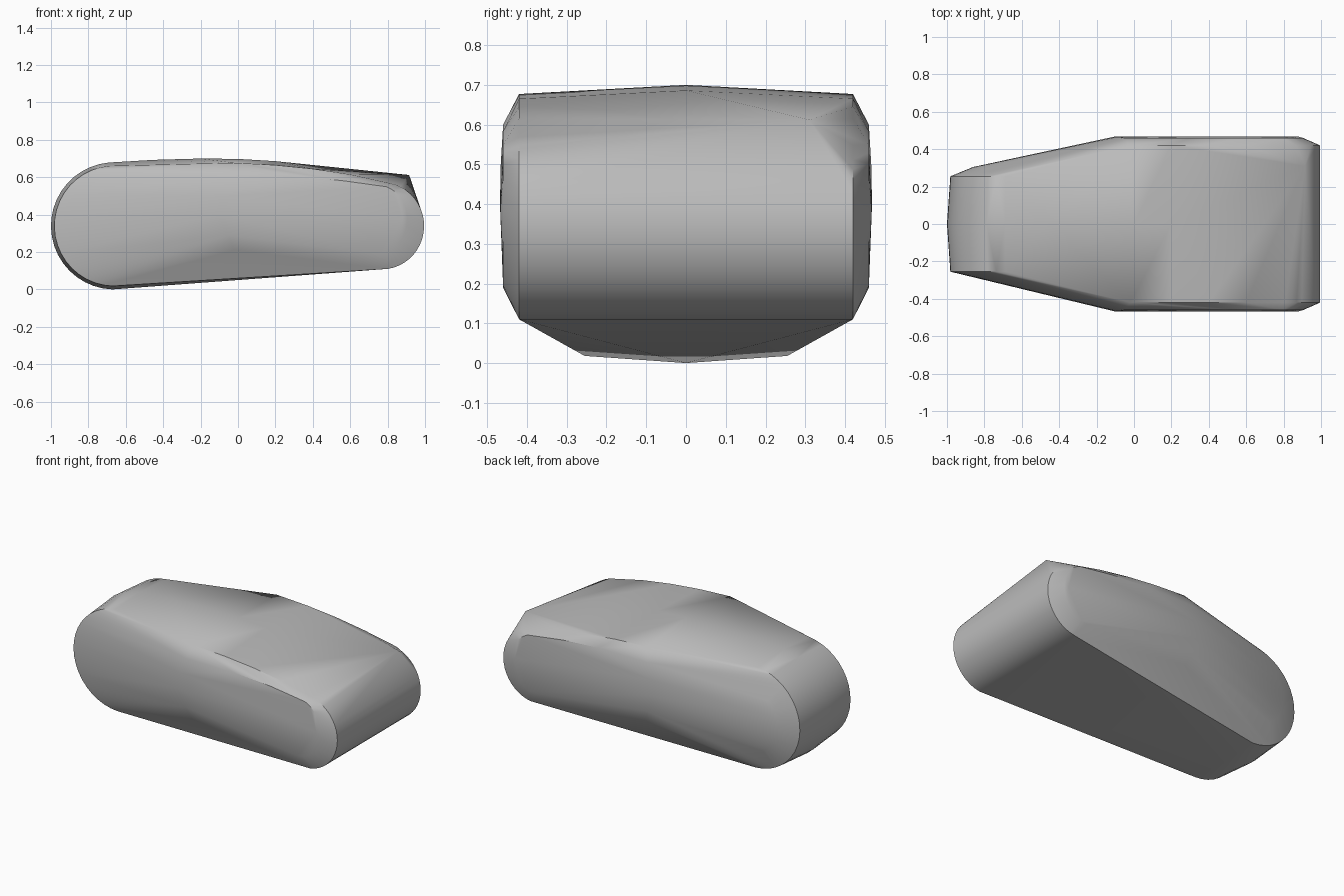
import bpy, bmesh
from math import cos, sin, radians

cube = bpy.data.objects.get("Cube")
if cube:
    bpy.data.objects.remove(cube, do_unlink=True)


def arc(cx, cz, r, start, end, y, steps=20, rx=None):
    """Points along an arc in a plane of constant y."""
    angles = [radians(start + (end - start) * i / steps) for i in range(steps + 1)]
    return [(cx + (rx or r) * cos(a), y, cz + r * sin(a)) for a in angles]


points = []

# Rounded tail: slightly crowned across its width
points += arc(-0.66, 0.34, 0.34, 95, 268, 0)
for side in (-1, 1):
    points += arc(-0.66, 0.34, 0.322, 95, 268, side * 0.255)
points += arc(-0.66, 0.34, 0.2, 95, 268, 0.305)

# Crown line along the middle of the roof
points += [(-0.45, 0, 0.693), (-0.2, 0, 0.70), (0, 0, 0.698), (0.2, 0, 0.686)]

for side in (-1, 1):
    edge = side * 0.42
    # Roof edge, then the rounded nose
    points += [(x, edge, z) for x, z in
               ((-0.02, 0.677), (0.2, 0.665), (0.4, 0.645), (0.6, 0.615))]
    points += arc(0.77, 0.34, 0.232, 80, -82, edge, rx=0.225)
    # Raised flank with rounded nose end
    points += arc(0.74, 0.375, 0.185, 70, -90, side * 0.46, 12, rx=0.165)
    points += [(x, side * y, z) for x, y, z in
               ((-0.05, 0.46, 0.60), (0.3, 0.46, 0.60), (0.55, 0.46, 0.583),
                (-0.09, 0.466, 0.50), (-0.1, 0.468, 0.40), (-0.05, 0.462, 0.29),
                (0.88, 0.467, 0.38), (-0.02, 0.432, 0.21))]

# Single sharp corner on the roof near the nose
points.append((0.915, 0.31, 0.612))

# Wrap the section lines in one convex shell
bm = bmesh.new()
for p in points:
    bm.verts.new(p)
hull = bmesh.ops.convex_hull(bm, input=bm.verts)
loose = [v for v in bm.verts if not v.link_faces]
bmesh.ops.delete(bm, geom=loose, context='VERTS')
bmesh.ops.remove_doubles(bm, verts=bm.verts, dist=0.002)
bmesh.ops.dissolve_limit(bm, angle_limit=radians(1), verts=bm.verts, edges=bm.edges)
bmesh.ops.recalc_face_normals(bm, faces=bm.faces)
mesh = bpy.data.meshes.new("body_shell")
bm.to_mesh(mesh)
bm.free()
shell = bpy.data.objects.new("body_shell", mesh)
bpy.context.collection.objects.link(shell)

# Plain grey finish
grey = bpy.data.materials.new("light_grey")
grey.use_nodes = True
colour = (0.5, 0.5, 0.5, 1)
grey.diffuse_color = colour
grey.node_tree.nodes["Principled BSDF"].inputs["Base Color"].default_value = colour
mesh.materials.append(grey)

# Smooth curves, crisp rims
bpy.ops.object.select_all(action='DESELECT')
shell.select_set(True)
bpy.context.view_layer.objects.active = shell
bpy.ops.object.shade_smooth_by_angle(angle=radians(30))
